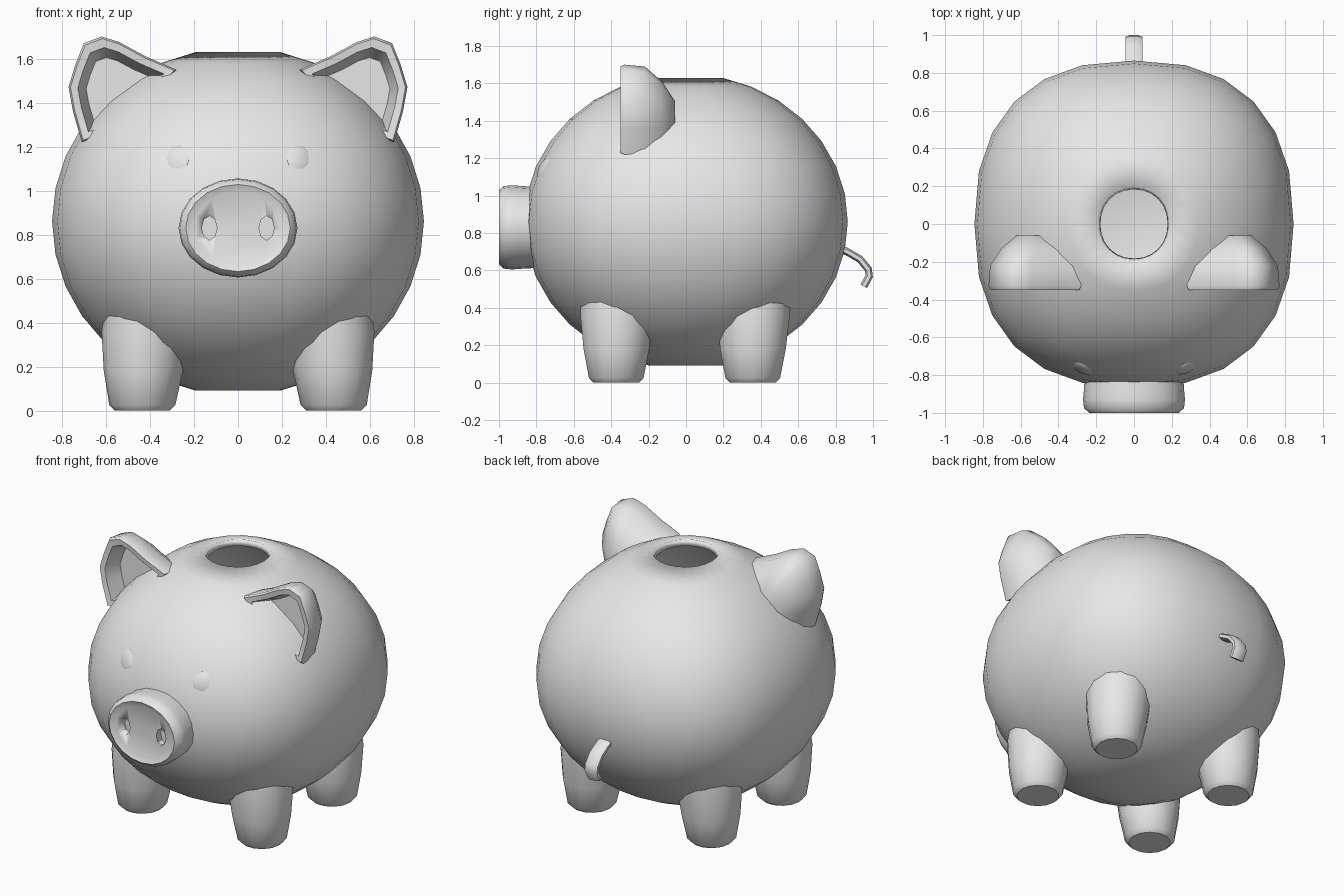
import bpy, bmesh, math
from mathutils import Vector

if "Cube" in bpy.data.objects:
    bpy.data.objects.remove(bpy.data.objects["Cube"], do_unlink=True)

grey = bpy.data.materials.new("plain grey")
grey.use_nodes = True
grey.diffuse_color = (0.8, 0.8, 0.8, 1)
grey.node_tree.nodes["Principled BSDF"].inputs["Base Color"].default_value = (0.8, 0.8, 0.8, 1)

RX, RY, RZ, CZ = 0.845, 0.865, 0.79, 0.86


def finish(obj, angle=40):
    obj.data.materials.clear()
    obj.data.materials.append(grey)
    bpy.ops.object.select_all(action='DESELECT')
    obj.select_set(True)
    bpy.context.view_layer.objects.active = obj
    bpy.ops.object.shade_smooth_by_angle(angle=math.radians(angle))
    return obj


def loft(name, rings, start=True, end=True, angle=40):
    """Skin a list of equal-length point rings, optionally capping the ends."""
    bm = bmesh.new()
    loops = [[bm.verts.new(p) for p in ring] for ring in rings]
    n = len(loops[0])
    for a, b in zip(loops, loops[1:]):
        for i in range(n):
            j = (i + 1) % n
            bm.faces.new((a[i], a[j], b[j], b[i]))
    if start:
        bm.faces.new(loops[0])
    if end:
        bm.faces.new(loops[-1])
    bmesh.ops.recalc_face_normals(bm, faces=bm.faces)
    mesh = bpy.data.meshes.new(name)
    bm.to_mesh(mesh)
    bm.free()
    obj = bpy.data.objects.new(name, mesh)
    bpy.context.collection.objects.link(obj)
    return finish(obj, angle)


def oval(cx, cy, z, rx, ry, n, power=2.0):
    pts = []
    for i in range(n):
        t = 2 * math.pi * i / n
        c, s = math.cos(t), math.sin(t)
        pts.append((cx + rx * math.copysign(abs(c) ** (2 / power), c),
                    cy + ry * math.copysign(abs(s) ** (2 / power), s), z))
    return pts


def upright(cx, cz, y, rx, rz, n=20):
    return [(x, y, z) for x, z, _ in oval(cx, cz, 0, rx, rz, n)]


def skin_y(x, z):
    """Front surface of the body at x, z."""
    return -RY * math.sqrt(max(0, 1 - (x / RX) ** 2 - ((z - CZ) / RZ) ** 2))


# Body: hollow rounded shell with a round opening on top
rings = []
STEPS = 14
first, last = math.radians(-77), math.radians(77)
for k in range(STEPS + 1):
    a = first + (last - first) * k / STEPS
    power = 2 + 0.4 * math.cos(a)
    rings.append(oval(0, 0, CZ + RZ * math.sin(a), RX * math.cos(a), RY * math.cos(a), 24, power))
body = loft("body", rings, end=False)
shell = body.modifiers.new("wall", 'SOLIDIFY')
shell.thickness = 0.04
shell.offset = -1

# Snout with rounded rim and two sunken nostrils
snout = loft("snout", [upright(0, 0.83, y, 0.27 * s, 0.225 * s) for y, s in
                       ((-0.72, 0.95), (-0.87, 0.98), (-0.93, 1.0), (-0.975, 0.98),
                        (-1.0, 0.88), (-0.985, 0.74))])
for side, x in (("right", -0.13), ("left", 0.13)):
    cutter = loft(side + "_nostril_cutter",
                  [upright(x, 0.83, y, 0.035, 0.055, 8) for y in (-1.1, -0.94)])
    cutter.hide_render = True
    cutter.hide_set(True)
    cut = snout.modifiers.new(side + " nostril", 'BOOLEAN')
    cut.operation = 'DIFFERENCE'
    cut.object = cutter

EAR = [(0.28, 1.55), (0.42, 1.61), (0.54, 1.675), (0.62, 1.70), (0.70, 1.67),
       (0.74, 1.57), (0.77, 1.47), (0.75, 1.36), (0.71, 1.22), (0.50, 1.30)]


def ear_ring(y, s, cx, cz, sign):
    return [(sign * (cx + (x - cx) * s), y, cz + (z - cz) * s) for x, z in EAR]


for side, sign in (("right", -1), ("left", 1)):
    # Cupped ear: domed back, thick rim, hollow front
    loft(side + "_ear", [ear_ring(y, s, cx, cz, sign) for y, s, cx, cz in (
        (-0.06, 0.45, 0.50, 1.35), (-0.13, 0.75, 0.50, 1.35), (-0.22, 0.97, 0.50, 1.35),
        (-0.33, 1.0, 0.5, 1.35), (-0.35, 0.96, 0.55, 1.45),
        (-0.345, 0.80, 0.56, 1.45), (-0.24, 0.62, 0.56, 1.45))], angle=50)

    # Stubby tapered legs
    for place, y in (("front", -0.37), ("back", 0.36)):
        loft(f"{place}_{side}_leg", [
            oval(sign * cx, y + (0.42 - cx) * 0.2, z, r, r, 14) for cx, z, r in (
                (0.435, 0.0, 0.125), (0.435, 0.025, 0.15), (0.43, 0.18, 0.18),
                (0.42, 0.36, 0.20), (0.40, 0.48, 0.20))])

    # Small low-relief eyes resting on the face
    ex, ez = 0.28, 1.15
    loft(side + "_eye", [
        [(sign * x, skin_y(x, z) - lift, z) for x, _, z in upright(ex, ez, 0, r, r, 10)]
        for r, lift in ((0.065, -0.02), (0.06, 0.012), (0.04, 0.022))])

# Tail: a short flat strip that droops and curls under
path = [(0.82, 0.72), (0.87, 0.695), (0.93, 0.66), (0.975, 0.605), (0.98, 0.57), (0.95, 0.515)]
tail_rings = []
for i, (y, z) in enumerate(path):
    a, b = Vector(path[max(i - 1, 0)]), Vector(path[min(i + 1, len(path) - 1)])
    d = (b - a).normalized()
    tail_rings.append([(0.045 * u, y - d.y * 0.02 * v, z + d.x * 0.02 * v)
                       for u, v in ((1, 0.5), (0.5, 1), (-0.5, 1), (-1, 0.5),
                                    (-1, -0.5), (-0.5, -1), (0.5, -1), (1, -0.5))])
loft("tail", tail_rings)
